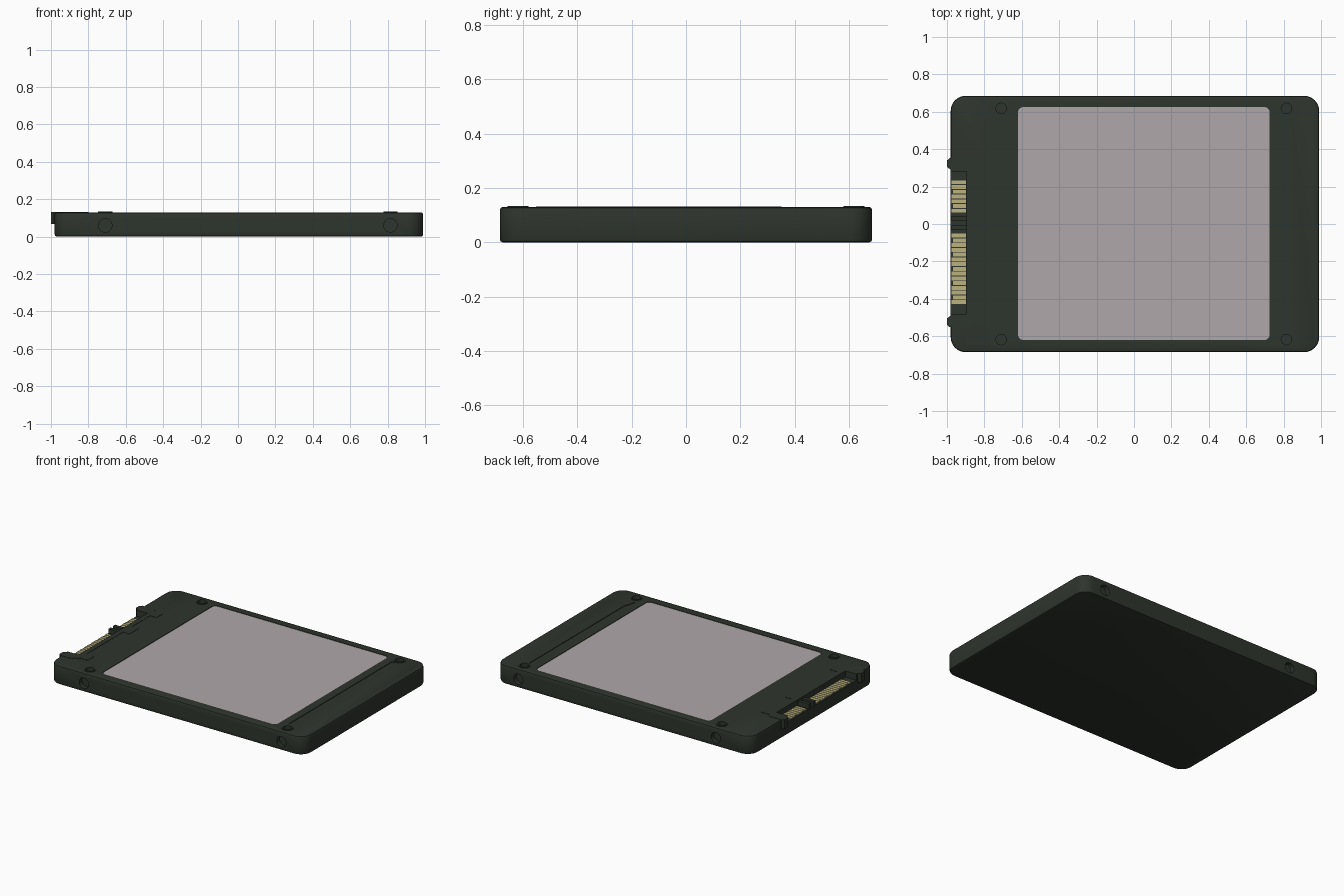
import bpy, bmesh, math

if "Cube" in bpy.data.objects:
    bpy.data.objects.remove(bpy.data.objects["Cube"])

def material(name, rgb):
    m = bpy.data.materials.new(name)
    m.diffuse_color = (*rgb, 1)
    m.use_nodes = True
    m.node_tree.nodes["Principled BSDF"].inputs["Base Color"].default_value = m.diffuse_color
    return m

CASE = material("dark green grey", (0.027, 0.035, 0.026))
LABEL = material("label grey", (0.43, 0.39, 0.40))
GOLD = material("contact gold", (0.50, 0.45, 0.21))
TOP = 0.13

def finish(name, bm, mat):
    bmesh.ops.recalc_face_normals(bm, faces=bm.faces)
    me = bpy.data.meshes.new(name)
    bm.to_mesh(me)
    bm.free()
    me.materials.append(mat)
    ob = bpy.data.objects.new(name, me)
    bpy.context.collection.objects.link(ob)
    return ob

def prism(name, pts, z0, z1, mat=CASE):
    bm = bmesh.new()
    lo = bm.faces.new([bm.verts.new((x, y, z0)) for x, y in pts])
    up = bmesh.ops.extrude_face_region(bm, geom=[lo])["geom"]
    bmesh.ops.translate(bm, vec=(0, 0, z1 - z0),
                        verts=[v for v in up if isinstance(v, bmesh.types.BMVert)])
    return finish(name, bm, mat)

def box(name, x0, x1, y0, y1, z0, z1, mat=CASE):
    return prism(name, [(x0, y0), (x1, y0), (x1, y1), (x0, y1)], z0, z1, mat)

def rounded(x0, x1, y0, y1, r, n=8):
    pts = []
    for i, (cx, cy) in enumerate([(x1 - r, y1 - r), (x0 + r, y1 - r),
                                  (x0 + r, y0 + r), (x1 - r, y0 + r)]):
        for k in range(n + 1):
            a = math.pi / 2 * (i + k / n)
            pts.append((cx + r * math.cos(a), cy + r * math.sin(a)))
    return pts

def circle(cx, cy, r, n=32):
    return [(cx + r * math.cos(2 * math.pi * k / n),
             cy + r * math.sin(2 * math.pi * k / n)) for k in range(n)]

def cut(ob, cutter):
    cutter.hide_render = True
    m = ob.modifiers.new("cut", "BOOLEAN")
    m.operation, m.solver, m.object = "DIFFERENCE", "EXACT", cutter
    bpy.context.view_layer.objects.active = ob
    bpy.ops.object.modifier_apply(modifier=m.name)
    bpy.data.objects.remove(cutter, do_unlink=True)

# Case with rounded corners and softened rims
case = prism("case", rounded(-0.98, 0.99, -0.685, 0.685, 0.08, 10), 0, TOP)
bm = bmesh.new()
bm.from_mesh(case.data)
rims = [e for e in bm.edges if abs(e.verts[0].co.z - e.verts[1].co.z) < 1e-5]
bmesh.ops.bevel(bm, geom=rims, offset=0.011, segments=2, affect="EDGES", profile=0.5)
bm.to_mesh(case.data)
bm.free()

# Label recess and label plate
cut(case, prism("label_cutter", rounded(-0.622, 0.727, -0.622, 0.627, 0.03), TOP - 0.006, 0.2))
prism("label", rounded(-0.62, 0.725, -0.62, 0.625, 0.028), TOP - 0.007, TOP - 0.002, LABEL)

# Shallow tapered groove near the right end
cut(case, prism("groove_cutter", [(0.785, -0.57), (0.812, -0.47), (0.812, 0.57),
                                  (0.785, 0.578)], TOP - 0.004, 0.2))

# Screw holes: raised rims on top, blind holes in the long sides
for x in (-0.71, 0.815):
    for s in (-1, 1):
        y = s * 0.618
        cut(case, prism("hole_cutter", circle(x, y, 0.028), TOP - 0.05, 0.2))
        rim = prism("top_screw_rim", circle(x, y, 0.038), TOP - 0.01, TOP + 0.004)
        cut(rim, prism("rim_cutter", circle(x, y, 0.028), 0, 0.2))
        side = prism("side_cutter", circle(0, 0, 0.036), -0.03, 0.03)
        side.rotation_euler.x = math.pi / 2
        side.location = (x, s * 0.685, 0.06)
        bpy.context.view_layer.update()
        cut(case, side)

# Connector housing, let into the case edge
outline = [(-0.985, 0.352), (-0.88, 0.352), (-0.88, 0.33), (-0.81, 0.33), (-0.81, 0.26),
           (-0.86, 0.26), (-0.86, 0.06), (-0.81, 0.06), (-0.81, -0.04), (-0.86, -0.04),
           (-0.86, -0.44), (-0.80, -0.44), (-0.80, -0.515), (-0.86, -0.515),
           (-0.86, -0.53), (-0.89, -0.53), (-0.89, -0.552), (-0.985, -0.552),
           (-1.0, -0.54), (-1.0, -0.505), (-0.98, -0.49), (-0.98, 0.29),
           (-1.0, 0.305), (-1.0, 0.34)]
cut(case, prism("connector_cutter", outline, 0.07, 0.2))
housing = prism("connector_housing", outline, 0.068, TOP + 0.002)
cut(housing, box("cavity_cutter", -1.1, -0.895, -0.48, 0.28, 0.088, 0.2))

# Key ribs between the two contact rows
for y in (-0.02, 0.03):
    box("connector_key_rib", -0.978, -0.89, y - 0.012, y + 0.012, 0.08, 0.12)

# Gold contacts: a long row and a short row
PITCH = 0.0254
for name, count, start in (("power_contact", 15, -0.43), ("data_contact", 7, 0.058)):
    for i in range(count):
        y = start + PITCH * (i + 0.5)
        box(name, -0.975 + 0.006 * (i % 3 == 1), -0.898, y - 0.0105, y + 0.0105, 0.085, 0.095, GOLD)

# Smooth shading on the curved parts
for ob in bpy.data.objects:
    ob.select_set(ob.name.startswith(("case", "top_screw")))
bpy.context.view_layer.objects.active = case
bpy.ops.object.shade_smooth_by_angle(angle=math.radians(30))
